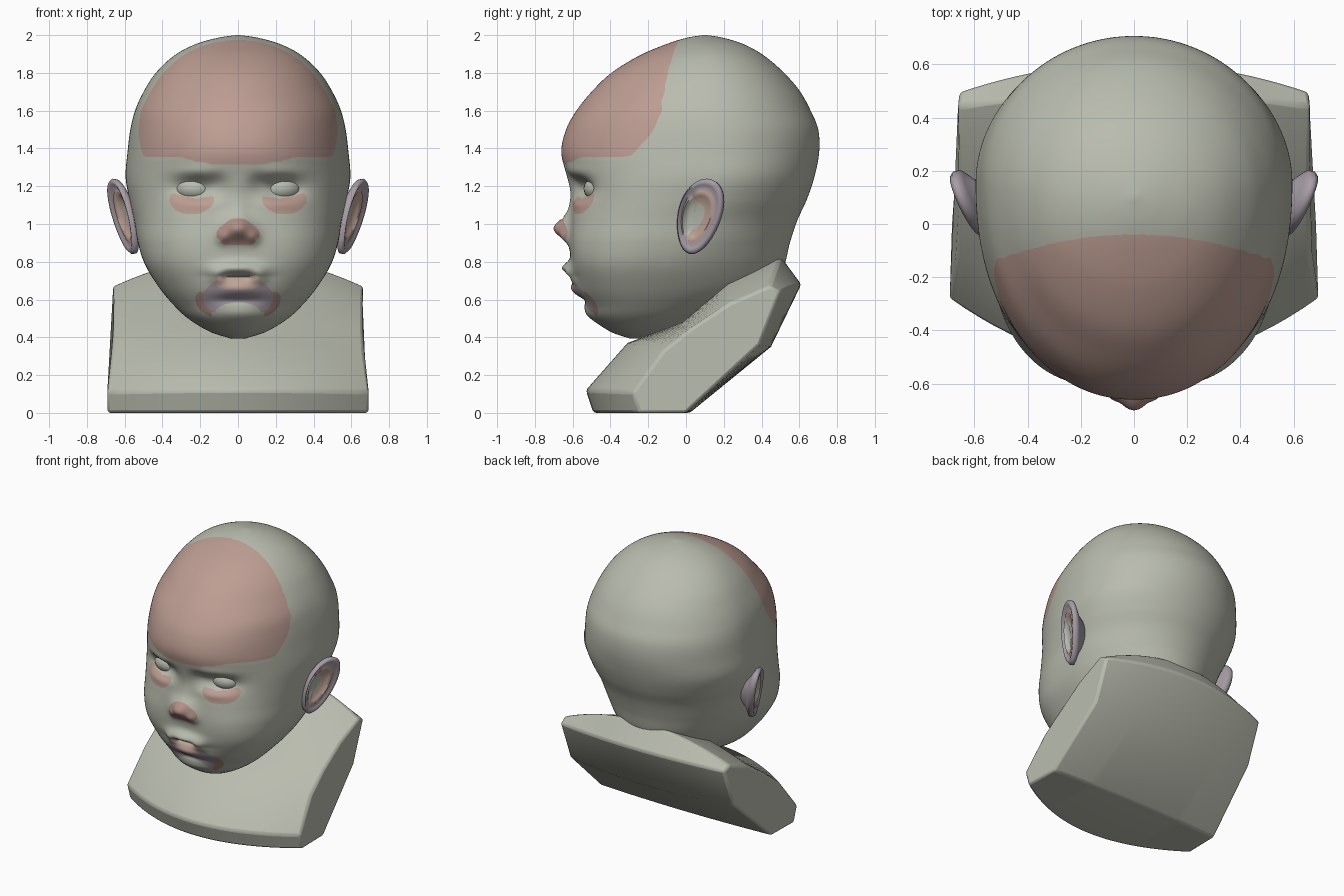
import bpy, bmesh, math

if "Cube" in bpy.data.objects:
    bpy.data.objects.remove(bpy.data.objects["Cube"])


def mat(name, rgb):
    m = bpy.data.materials.new(name)
    m.diffuse_color = (*rgb, 1)
    m.use_nodes = True
    m.node_tree.nodes["Principled BSDF"].inputs["Base Color"].default_value = m.diffuse_color
    return m


CLAY = mat("grey_green_clay", (0.48, 0.50, 0.42))
PINK = mat("forehead_pink", (0.51, 0.34, 0.29))
ROSE = mat("nose_rose", (0.44, 0.28, 0.24))
MAUVE = mat("mauve", (0.39, 0.34, 0.38))
PEACH = mat("lip_peach", (0.52, 0.37, 0.31))
PALETTE = [CLAY, PINK, ROSE, MAUVE, PEACH]


def build(name, verts, faces, rule=None, angle=60):
    """Make a smooth object; rule(face centre, face index) gives the colour index."""
    me = bpy.data.meshes.new(name)
    me.from_pydata(verts, [], faces)
    for m in PALETTE:
        me.materials.append(m)
    if rule:
        for p in me.polygons:
            p.material_index = rule(p.center, p.index)
    bm = bmesh.new()
    bm.from_mesh(me)
    bmesh.ops.recalc_face_normals(bm, faces=bm.faces)
    # Straighten the stair-steps along colour borders
    near = {}
    for e in bm.edges:
        if len({f.material_index for f in e.link_faces}) > 1:
            for v in e.verts:
                near.setdefault(v, []).append(e.other_vert(v))
    for _ in range(8):
        new = {v: v.co * .5 + sum((w.co for w in ws), v.co * 0) * (.5 / len(ws)) for v, ws in near.items()}
        for v, co in new.items():
            v.co = co
    bm.to_mesh(me)
    bm.free()
    me.shade_smooth()
    me.set_sharp_from_angle(angle=math.radians(angle))
    ob = bpy.data.objects.new(name, me)
    bpy.context.collection.objects.link(ob)
    return ob


def loft(rings, n, caps=True):
    """Faces joining consecutive closed rings of n points."""
    fs = [(r * n + i, r * n + (i + 1) % n, (r + 1) * n + (i + 1) % n, (r + 1) * n + i)
          for r in range(rings - 1) for i in range(n)]
    if caps:
        fs += [tuple(range(n)), tuple(range((rings - 1) * n, rings * n))]
    return fs


def spline(rows, sub):
    """Catmull-Rom through rows of numbers."""
    out = []
    for i in range(len(rows) - 1):
        a, b, c, d = (rows[max(0, min(len(rows) - 1, i + k))] for k in (-1, 0, 1, 2))
        for s in range(sub):
            t = s / sub
            out.append([0.5 * (2 * q + (r - p) * t + (2 * p - 5 * q + 4 * r - u) * t * t
                               + (3 * q - p - 3 * r + u) * t ** 3) for p, q, r, u in zip(a, b, c, d)])
    return out + [list(rows[-1])]


# Head: horizontal sections (z, front y, back y, half width, widest y, front squareness)
SECTIONS = [
    (.395, -.30, -.14, .04, -.24, 2), (.43, -.40, -.04, .15, -.24, 2),
    (.50, -.50, .12, .265, -.22, 2.1), (.57, -.535, .30, .34, -.20, 2.2),
    (.66, -.575, .46, .415, -.17, 2.4), (.78, -.605, .52, .49, -.12, 2.6),
    (.90, -.615, .55, .53, -.05, 2.6), (1.02, -.61, .59, .55, .02, 2.5),
    (1.13, -.605, .64, .575, .10, 2.4), (1.25, -.63, .68, .595, .15, 2.2),
    (1.38, -.66, .705, .585, .15, 2.1), (1.5, -.635, .70, .57, .15, 2.1),
    (1.6, -.58, .66, .545, .13, 2.1), (1.7, -.50, .605, .50, .12, 2),
    (1.8, -.395, .52, .435, .12, 2), (1.89, -.25, .415, .34, .11, 2),
    (1.95, -.11, .31, .23, .10, 2), (1.985, 0, .20, .11, .10, 2), (2.0, .09, .11, .01, .10, 2)]

# Face relief: (x, z, push forward, x spread, z spread), mirrored by |x|
RELIEF = [
    (0, .975, .085, .08, .06), (.08, .93, .028, .035, .035),     # nose tip, nostril wings
    (0, 1.07, .015, .05, .08),                                   # nose bridge
    (0, .765, .055, .12, .035), (.11, .725, .035, .045, .035),   # upper lip
    (0, .655, .035, .12, .04), (0, .722, -.03, .12, .013),       # lower lip, mouth slit
    (0, .595, -.015, .12, .02), (0, .53, .012, .12, .04),        # lip crease, chin
    (.225, 1.19, -.075, .12, .06), (.11, 1.22, -.015, .05, .05),  # eye socket
    (.22, 1.275, .012, .12, .03), (.22, 1.11, .012, .10, .03), (.30, .88, .008, .15, .15)]  # lids, cheek


def relief(x, z):
    return sum(h * math.exp(-((abs(x) - cx) / sx) ** 2 - ((z - cz) / sz) ** 2)
               for cx, cz, h, sx, sz in RELIEF)


def ell(x, z, cx, cz, rx, rz):
    return ((x - cx) / rx) ** 2 + ((z - cz) / rz) ** 2 < 1


def head_colour(c, _):
    x, y, z = abs(c.x), c.y, c.z
    if y > 0:
        return 0
    low = 1.31 + 0.05 * min(1, (x / .33) ** 2)
    if z > low and y < -.04 - .36 * x * x - .15 * max(0, (1.62 - z) / .25) ** 2:
        return 1
    if y > -.35:
        return 0
    if ell(x, z, .245, 1.135, .12, .085) and not ell(x, z, .22, 1.20, .125, .065) and z < 1.17:
        return 1
    if .885 < z < 1.035 and x < min(.115, .035 + (1.035 - z) * 1.1) and (z > .92 or x < .095):
        return 2
    if ell(x, z, 0, .69, .125, .042) and z < .725:
        return 4
    if z < .70 and ell(x, z, 0, .61, .185, .11) and not ell(x, z, 0, .53, .12, .055):
        return 3
    if .50 < z < .64 and ell(x, z, 0, .60, .225, .12) and x > .14:
        return 2
    return 0


N = 220
verts = []
rings = spline(SECTIONS, 10)
for z, yf, yb, w, yc, n in rings:
    for i in range(N):
        t = 2 * math.pi * i / N
        a = t - 0.5 * math.sin(t)            # denser points on the face
        s, c = math.sin(a), math.cos(a)
        e = 2 / n if c > 0 else 1
        x = math.copysign(abs(s) ** e, s) * w
        y = yc + (yf - yc) * c ** e if c > 0 else yc - (yb - yc) * c
        if c > 0:
            y -= relief(x, z) * min(1, c * 2)
        verts.append((x, y, z))
build("head", verts, loft(len(rings), N), head_colour, 80)

# Eyeballs
for side, label in ((-1, "left"), (1, "right")):
    vs = [(side * .222 + .115 * math.sin(p) * math.cos(q), -.442 + .10 * math.sin(p) * math.sin(q),
           1.187 + .075 * math.cos(p))
          for p in [math.pi * (k + .02) / 16.04 for k in range(17)]
          for q in [2 * math.pi * j / 24 for j in range(24)]]
    build("eye_" + label, vs, loft(17, 24))

# Ears: cup-shaped section (radius, outward height) swept around a slanted oval
CUP = [(.03, -.012), (.35, -.015), (.55, .0), (.66, .012), (.74, .004), (.84, .016), (.93, .02),
       (1, .006), (.98, -.014), (.85, -.026), (.6, -.045), (.4, -.08)]
M = 48


def ear_colour(c, i):
    if i >= (len(CUP) - 1) * M:
        return 0
    band, ca = i // M, math.cos(2 * math.pi * (i % M + .5) / M)
    if band < 1 or (band < 3 and ca < -.35):
        return 0
    return 4 if band < 4 and ca > -.6 else 3


for side, label in ((-1, "left"), (1, "right")):
    vs = []
    for r, h in CUP:
        for i in range(M):
            a = 2 * math.pi * i / M
            shift = -.035 * (1 - r) if r < .9 and h > -.02 else 0   # bowl sits nearer the face
            y = .072 + shift + r * (.115 * math.cos(a) * (1 + .15 * math.sin(a)) + .04 * math.sin(a))
            z = 1.04 + r * .20 * math.sin(a)
            x = .60 + .40 * (y - .06) + .18 * (z - 1.04) + h
            vs.append((side * x, y - .4 * h, z))
    build("ear_" + label, vs, loft(len(CUP), M), ear_colour, 80)

# Bust: side profile on the centre line and at the outer end (y, z), with outer half width
MID = [(-.49, 0), (-.53, .12), (-.31, .37), (-.02, .48), (.22, .72), (.50, .83), (.61, .68), (.45, .35), (.02, 0)]
END = [(-.25, 0), (-.28, .11), (-.12, .33), (.03, .45), (.23, .58), (.44, .67), (.50, .645), (.39, .36), (.0, .0)]
WIDE = [.69, .695, .665, .66, .66, .665, .655, .655, .685]
vs = []
COLS = 25
for k in range(COLS):
    u = -1 + 2 * k / (COLS - 1)
    t = u * u
    for (y0, z0), (y1, z1), w in zip(MID, END, WIDE):
        vs.append((u * w, y0 + (y1 - y0) * t, z0 + (z1 - z0) * t))
bust = build("bust", vs, loft(COLS, len(MID)), None, 40)
bev = bust.modifiers.new("soft_edges", "BEVEL")
bev.width = 0.015
bev.segments = 2
bev.limit_method = 'ANGLE'
bev.angle_limit = math.radians(30)
